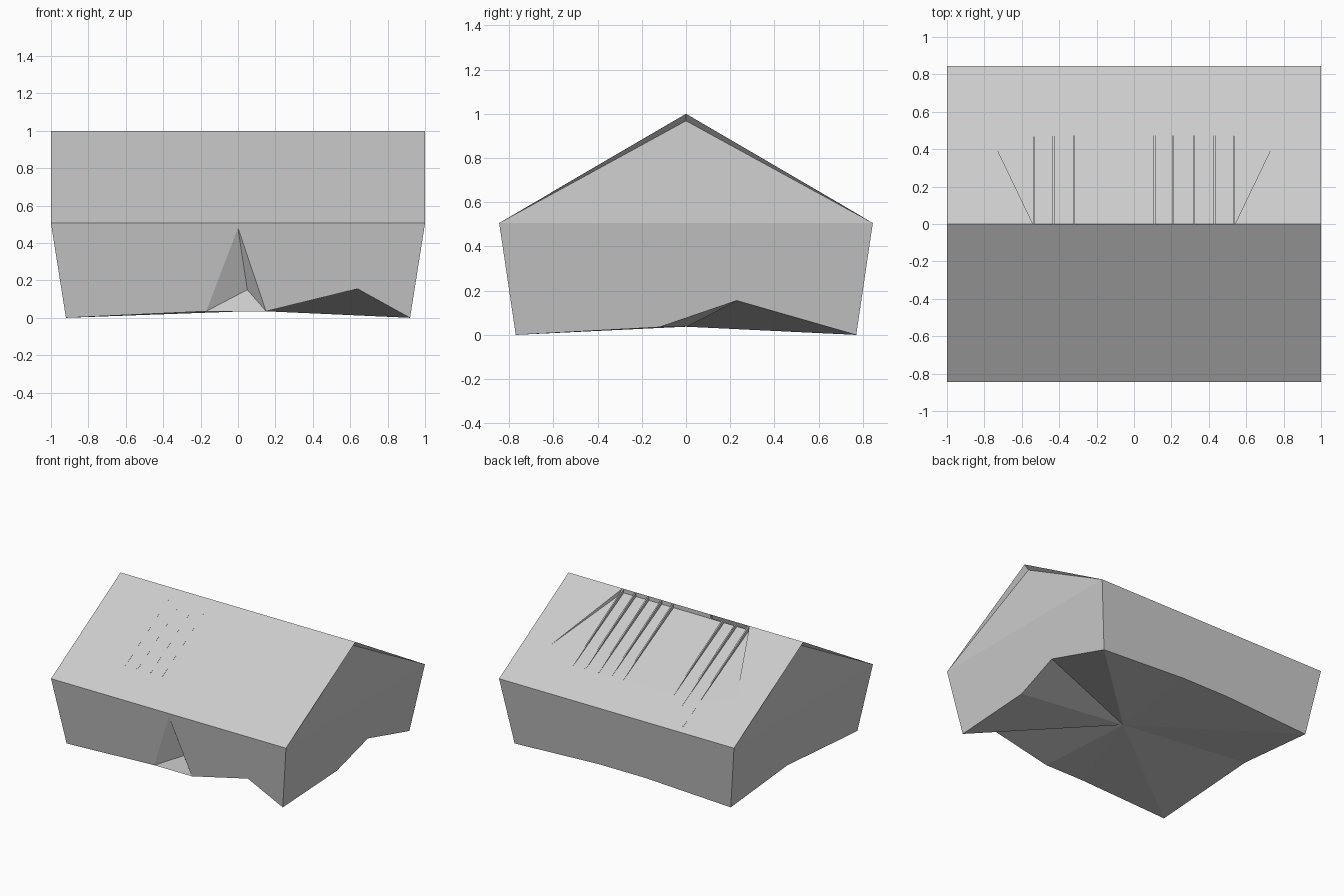
import bpy
import bmesh

if "Cube" in bpy.data.objects:
    bpy.data.objects.remove(bpy.data.objects["Cube"])

grey = bpy.data.materials.new("plain_grey")
grey.diffuse_color = (0.6, 0.6, 0.6, 1)
grey.use_nodes = True
grey.node_tree.nodes["Principled BSDF"].inputs["Base Color"].default_value = grey.diffuse_color

HX, HY = 1.0, 0.845        # half size at the eaves
SLOPE = 0.585
EAVE = 1 - SLOPE * HY
SUNK = 0.968               # height of the sunken ridge


def make(name, polys):
    """Join polygons into one flat-shaded mesh."""
    bm = bmesh.new()
    for poly in polys:
        bm.faces.new([bm.verts.new(p) for p in poly])
    bmesh.ops.triangulate(bm, faces=bm.faces[:])
    bmesh.ops.remove_doubles(bm, verts=bm.verts[:], dist=0.0005)
    bmesh.ops.recalc_face_normals(bm, faces=bm.faces[:])
    me = bpy.data.meshes.new(name)
    bm.to_mesh(me)
    bm.free()
    me.materials.append(grey)
    ob = bpy.data.objects.new(name, me)
    bpy.context.collection.objects.link(ob)
    return ob


def roof(x, y):
    return (x, y, 1 - SLOPE * abs(y))


def long_wall(x, z, side):
    return (x, side * (0.77 + (HY - 0.77) * z / EAVE), z)


def end_wall(y, z, side):
    return (side * (0.92 + (HX - 0.92) * z / EAVE), y, z)


def eave(sx, sy):
    return (sx * HX, sy * HY, EAVE)


def foot(sx, sy):
    return (sx * 0.92, sy * 0.77, 0)


polys = []

# Roof slopes, each with a shallow sunken area that starts at the ridge
a, d, e = roof(-0.54, 0), roof(-0.21, 0), roof(0.54, 0)
a2, d2, e2 = [(p[0], 0, SUNK) for p in (a, d, e)]
front_rim = [roof(-0.79, -0.52), roof(-0.54, -0.61),
             roof(-0.22, -0.61), roof(0.21, -0.58)]
back_rim = [roof(-0.79, 0.52), roof(-0.54, 0.61),
            roof(0.54, 0.61), roof(0.79, 0.52)]
polys.append([roof(-1, 0), eave(-1, -1), eave(1, -1), roof(1, 0), e, d]
             + front_rim[::-1] + [a])
polys.append([roof(-1, 0), eave(-1, 1), eave(1, 1), roof(1, 0), e]
             + back_rim[::-1] + [a])
for rim, end, low in ((front_rim, d, d2), (back_rim, e, e2)):
    polys += [[a, a2, rim[0]], [a2, rim[0], rim[1]],
              [low, rim[2], rim[3]], [end, low, rim[3]]]
polys += [[a2, front_rim[1], front_rim[2], d2],
          [a2, back_rim[1], back_rim[2], e2, d2],
          [d, e, e2, d2]]

# Gables, recessed below the verge
for s in (-1, 1):
    tip, inner = roof(s, 0), (s * 0.965, 0, 0.968)
    polys.append([eave(s, -1), eave(s, 1), inner])
    for t in (-1, 1):
        polys.append([eave(s, t), tip, inner])

# Uneven bottom edges of the four walls
front = [long_wall(x, z, -1) for x, z in
         ((-0.17, 0.035), (0.15, 0.035), (0.64, 0.155))]
right = [end_wall(y, z, 1) for y, z in ((-0.12, 0.035), (0.23, 0.155))]
back = [long_wall(x, 0.035, 1) for x in (0.2, -0.2)]
left = [end_wall(0.1, 0.07, -1)]
notch = long_wall(0, 0.48, -1)
dent = (0.05, -0.73, 0.15)

# Walls leaning outward, with a creased notch in the front
polys.append([eave(-1, -1), foot(-1, -1), front[0], notch,
              front[1], front[2], foot(1, -1), eave(1, -1)])
polys += [[notch, front[0], dent], [notch, dent, front[1]],
          [front[0], front[1], dent]]
polys.append([eave(1, -1), foot(1, -1)] + right + [foot(1, 1), eave(1, 1)])
polys.append([eave(1, 1), foot(1, 1)] + back + [foot(-1, 1), eave(-1, 1)])
polys.append([eave(-1, 1), foot(-1, 1)] + left + [foot(-1, -1), eave(-1, -1)])

# Floor fanned out from its middle
loop = ([foot(-1, -1)] + front + [foot(1, -1)] + right
        + [foot(1, 1)] + back + [foot(-1, 1)] + left)
for i, p in enumerate(loop):
    polys.append([p, loop[(i + 1) % len(loop)], (0.1, 0, 0.037)])

make("house_body", polys)


# Thin tapering roof seams standing in the sunken areas
def seam(x, y_end, i, w=0.005):
    prof = [(0, 1.0), (0, SUNK - 0.03),
            (y_end, 1 - SLOPE * abs(y_end) - 0.004),
            (y_end, 1 - SLOPE * abs(y_end) + 0.001)]
    lo = [(x - w, y, z) for y, z in prof]
    hi = [(x + w, y, z) for y, z in prof]
    sides = [[lo[k], lo[(k + 1) % 4], hi[(k + 1) % 4], hi[k]] for k in range(4)]
    make("roof_seam_%02d" % i, [lo, hi] + sides)


seams = [(x, -0.61) for x in (-0.535, -0.43, -0.32, -0.22)]
seams += [(x, 0.61) for x in (-0.32, 0.11, 0.21, 0.32, 0.43, 0.535)]
seams += [(-0.535, 0.8), (-0.43, 0.68)]
for i, (x, y) in enumerate(seams):
    seam(x, y, i)
